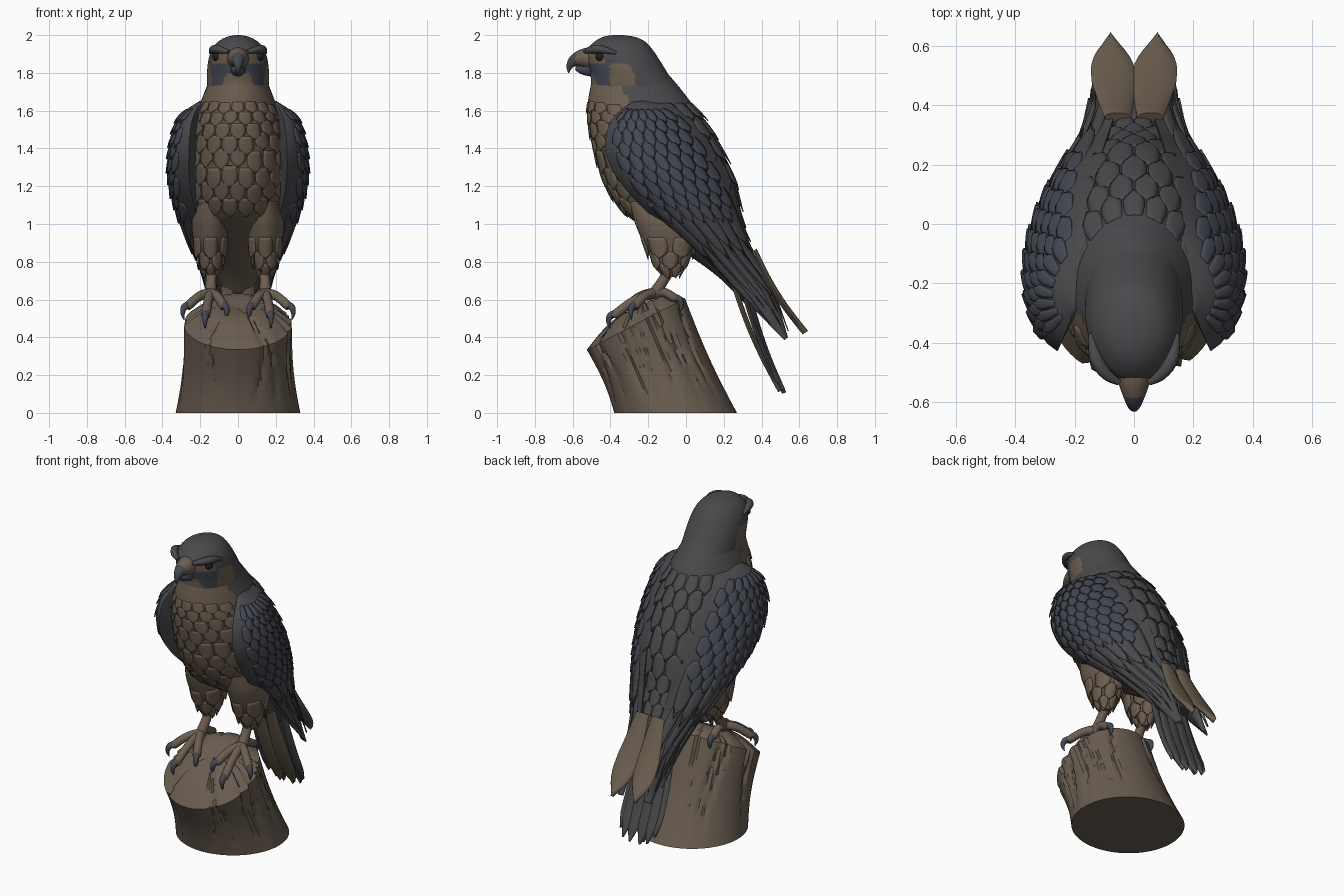
import bpy, bmesh, math, random
from mathutils import Vector

random.seed(4)
if "Cube" in bpy.data.objects:
    bpy.data.objects.remove(bpy.data.objects["Cube"])


def material(name, rgb):
    m = bpy.data.materials.new(name)
    m.use_nodes = True
    m.diffuse_color = (*rgb, 1)
    m.node_tree.nodes["Principled BSDF"].inputs["Base Color"].default_value = (*rgb, 1)
    m.node_tree.nodes["Principled BSDF"].inputs["Roughness"].default_value = 0.8
    return m


BROWN = material("warm brown", (0.15, 0.112, 0.08))
DARK = material("charcoal grey", (0.068, 0.068, 0.074))
SLATE = material("blue slate", (0.06, 0.064, 0.085))
BARK = material("bark brown", (0.14, 0.108, 0.08))
BLACK = material("eye black", (0.015, 0.015, 0.018))


def spline(rows, t):
    """Smooth interpolation through equal-length rows, t in 0..1."""
    s = min(max(t, 0), 1) * (len(rows) - 1)
    i = min(int(s), len(rows) - 2)
    f = s - i
    a, b, c, d = (rows[min(max(i + k, 0), len(rows) - 1)] for k in (-1, 0, 1, 2))
    return [q + 0.5 * f * (r - p + f * (2 * p - 5 * q + 4 * r - e + f * (3 * (q - r) + e - p)))
            for p, q, r, e in zip(a, b, c, d)]


def finish(name, bm, mats, rule=None, mirror=False, angle=40, solid=0):
    if not solid:
        bmesh.ops.recalc_face_normals(bm, faces=bm.faces)
    if rule:
        for f in bm.faces:
            f.material_index = rule(f.calc_center_median())
    me = bpy.data.meshes.new(name)
    bm.to_mesh(me)
    bm.free()
    for m in mats:
        me.materials.append(m)
    for p in me.polygons:
        p.use_smooth = True
    me.set_sharp_from_angle(angle=math.radians(angle))
    ob = bpy.data.objects.new(name, me)
    bpy.context.collection.objects.link(ob)
    if solid:
        mod = ob.modifiers.new("thickness", 'SOLIDIFY')
        mod.thickness = solid
    if mirror:
        ob.modifiers.new("mirror", 'MIRROR').use_mirror_merge = False
    return ob


def skin(bm, rings):
    """Closed tube through a list of point rings."""
    vs = [[bm.verts.new(p) for p in r] for r in rings]
    n = len(vs[0])
    for a, b in zip(vs, vs[1:]):
        for k in range(n):
            bm.faces.new((a[k], a[(k + 1) % n], b[(k + 1) % n], b[k]))
    bm.faces.new(vs[0])
    bm.faces.new(vs[-1])


def slices(rows, x0=0):
    """Surface from horizontal slices: z, front y, back y, half width."""
    def f(u, v):
        z, y0, y1, w = spline(rows, u)
        a = v * math.tau
        return Vector((x0 + w * math.sin(a), (y0 + y1) / 2 - (y1 - y0) / 2 * math.cos(a), z))
    return f


def surface_part(name, f, mats, nu, nv, **kw):
    bm = bmesh.new()
    skin(bm, [[f(i / nu, k / nv) for k in range(nv)] for i in range(nu + 1)])
    return finish(name, bm, mats, **kw)


def limb(bm, rows, n=10, steps=10):
    """Round tube along a path of x, y, z, radius."""
    rings = []
    for i in range(steps + 1):
        *c, r = spline(rows, i / steps)
        d = Vector(spline(rows, i / steps + .02)[:3]) - Vector(spline(rows, i / steps - .02)[:3])
        p = d.cross((1, 0.13, 0.1)).normalized()
        q = d.cross(p).normalized()
        rings.append([Vector(c) + r * (p * math.cos(k * math.tau / n) + q * math.sin(k * math.tau / n))
                      for k in range(n)])
    skin(bm, rings)


def blade(bm, base, tip, width, thick=0.012, point=0.5):
    """Long flat feather, widest past the middle, with a rounded tip."""
    base, tip = Vector(base), Vector(tip)
    normal = (tip - base).cross((1, 0, 0)).normalized()
    rings = []
    for i in range(15):
        t = i / 14
        w = width * (0.6 + 0.4 * min(1, t * 2)) * max(0.03, 1 - max(0, (t - point) / (1 - point)) ** 2.2)
        c = base.lerp(tip, t) + normal * 0.02 * math.sin(t * math.pi)
        rings.append([c + Vector((w * math.cos(a), 0, 0)) + normal * thick * math.sin(a)
                      for a in [k * math.tau / 10 for k in range(10)]])
    skin(bm, rings)


def plume(bm, f, u, v, du, dv, lift=0.012):
    """Small feather that hugs surface f and lifts at its tip."""
    rows = []
    for i in range(7):
        a = i / 6
        w = dv * (0.75 + 0.25 * a) * math.sqrt(max(0.02, 1 - a ** 5))
        row = []
        for b in (-1, -.5, 0, .5, 1):
            p, q = min(u + du * a * (1 - 0.12 * b * b), .985), v + w * b / 2
            n = (f(p + .01, q) - f(p - .01, q)).cross(f(p, q + .01) - f(p, q - .01)).normalized()
            row.append(bm.verts.new(f(p, q) + n * (lift * (a * 1.2 - .1) + .004 * (1 - b * b))))
        rows.append(row)
    for r, s in zip(rows, rows[1:]):
        for k in range(4):
            bm.faces.new((r[k], s[k], s[k + 1], r[k + 1]))


# Body
body = slices([(1.8, -.49, -.10, .14), (1.73, -.505, -.04, .165), (1.64, -.52, .03, .2), (1.54, -.518, .105, .235),
               (1.4, -.49, .185, .26), (1.22, -.435, .26, .26), (1.06, -.33, .29, .24), (.95, -.17, .315, .21),
               (.85, -.01, .35, .18), (.72, .17, .41, .14), (.58, .31, .43, .09)])
surface_part("body", body, [BROWN, DARK], 60, 64, rule=lambda c: int(c.y > -.3 + (1.65 - c.z) * .55))

# Head with throat, cheek and eye patches
head = slices([(1.66, -.49, -.02, .14), (1.71, -.50, -.035, .162), (1.78, -.505, -.085, .165), (1.86, -.525, -.135, .158),
               (1.92, -.525, -.175, .14), (1.965, -.485, -.215, .105), (1.99, -.44, -.27, .06), (2.0, -.39, -.33, .015)])


def head_colour(c):
    if c.y < -.43 and 1.852 < c.z < 1.915:
        return 0
    if c.z < 1.85 and -.405 < c.y < -.27 - max(0, c.z - 1.8) * .8:
        return 0
    if c.z < 1.8 and abs(c.x) < .06 + (1.8 - c.z) * .4 and c.y < -.4:
        return 0
    return 2 if c.y < -.38 and c.z < 1.87 else 1


surface_part("head", head, [BROWN, DARK, SLATE], 56, 96, rule=head_colour)
bm = bmesh.new()
limb(bm, [(.05, -.535, 1.912, .01), (.095, -.505, 1.922, .02), (.13, -.45, 1.925, .022), (.145, -.37, 1.905, .008)])
finish("brow_ridges", bm, [DARK], mirror=True)
bm = bmesh.new()
bmesh.ops.create_uvsphere(bm, u_segments=16, v_segments=10, radius=.028)
bmesh.ops.translate(bm, verts=bm.verts, vec=(.108, -.452, 1.888))
finish("eyes", bm, [BLACK], mirror=True)

# Beak
bm = bmesh.new()
limb(bm, [(0, -.48, 1.875, .065), (0, -.535, 1.878, .053), (0, -.585, 1.868, .035), (0, -.615, 1.838, .019),
          (0, -.622, 1.8, .003)], 16, 18)
finish("upper_beak", bm, [BROWN, SLATE], rule=lambda c: int(c.y < -.585))
bm = bmesh.new()
limb(bm, [(0, -.47, 1.825, .05), (0, -.54, 1.818, .03), (0, -.585, 1.825, .01)], 14)
finish("lower_beak", bm, [SLATE])

# Folded wings: front edge y z x, rear edge y z x, bulge
WING = [(-.29, 1.645, .20, -.20, 1.655, .17, .02), (-.40, 1.54, .245, -.04, 1.61, .16, .10),
        (-.425, 1.38, .26, .09, 1.48, .14, .15), (-.34, 1.21, .255, .19, 1.32, .12, .17),
        (-.19, 1.05, .22, .265, 1.15, .10, .165), (0, .90, .18, .31, .98, .085, .13),
        (.16, .755, .15, .36, .85, .07, .085), (.34, .57, .125, .45, .69, .06, .045), (.52, .385, .115, .54, .40, .09, .01)]


def wing(u, v, side=1):
    y0, z0, x0, y1, z1, x1, b = spline(WING, u)
    v = min(max(v, 0), 1)
    bulge = b * math.sin(math.pi * v) ** .7 if side > 0 else -.03 * math.sin(math.pi * v)
    return Vector((x0 + (x1 - x0) * v + bulge, y0 + (y1 - y0) * v, z0 + (z1 - z0) * v))


bm = bmesh.new()
skin(bm, [[wing(i / 48, k / 20) for k in range(21)] + [wing(i / 48, k / 8, -1) for k in range(7, 0, -1)]
          for i in range(49)])
finish("wings", bm, [DARK], mirror=True, angle=60)

# Wing feathers: small coverts, then long flight feathers
bm = bmesh.new()
for i in range(9):
    for k in range(7):
        plume(bm, wing, .06 + i * .05 + k * .008, .14 + (k + .5 * (i % 2)) * .112, .085, .12)
finish("wing_coverts", bm, [SLATE], mirror=True, solid=.006)
bm = bmesh.new()
for start, length, count in ((.46, .26, 6), (.6, .34, 5)):
    for k in range(count):
        plume(bm, wing, start - .04 * (k % 2) + .01 * k, .13 + .74 * k / (count - 1), length, .17, .016)
finish("flight_feathers", bm, [DARK], mirror=True, solid=.007)

# Back and breast plumage
bm = bmesh.new()
for i in range(9):
    for k in range(-3, 4):
        plume(bm, body, .2 + i * .075, .5 + (k + .5 * (i % 2)) * .055, .1, .06, .011)
finish("back_feathers", bm, [DARK], solid=.005)
bm = bmesh.new()
for i in range(8):
    for k in range(-3, 4):
        plume(bm, body, .2 + i * .05 + random.uniform(-.01, .01), (k + .5 * (i % 2)) * .055, .065, .06, .005)
finish("breast_feathers", bm, [BROWN], solid=.004)

# Thighs with ragged lower edge
thigh = slices([(1.12, -.30, .05, .07), (1.02, -.275, .09, .1), (.93, -.24, .07, .095), (.84, -.195, .03, .075),
                (.77, -.155, -.01, .052), (.72, -.10, -.05, .022)], .145)
surface_part("thighs", thigh, [BROWN], 24, 28, mirror=True)
bm = bmesh.new()
for i in range(3):
    for k in range(6):
        plume(bm, thigh, .4 + i * .17, (k + .5 * (i % 2)) / 6, .25, .16, .014)
finish("thigh_feathers", bm, [BROWN], mirror=True, solid=.005)

# Legs, toes and claws
bm, claws = bmesh.new(), bmesh.new()
limb(bm, [(.14, -.075, .78, .034), (.142, -.115, .71, .028), (.145, -.16, .64, .032), (.145, -.18, .61, .022)])
for x, y, z in ((.265, -.27, .565), (.17, -.375, .52), (.075, -.31, .565), (.15, -.06, .605)):
    d = Vector((x - .145, y + .17, 0)).normalized()
    limb(bm, [(.145, -.17, .635, .028), ((x + .145) / 2, (y - .17) / 2, (z + .67) / 2, .025),
              (x, y, z, .024), (x + d.x * .01, y + d.y * .01, z - .012, .012)])
    limb(claws, [(x, y, z + .006, .02), (x + d.x * .028, y + d.y * .028, z - .008, .018),
                 (x + d.x * .036, y + d.y * .036, z - .042, .011), (x + d.x * .026, y + d.y * .026, z - .072, .002)])
finish("legs_and_toes", bm, [BROWN], mirror=True)
finish("claws", claws, [SLATE], mirror=True)

# Tail: pale upper pair, pale under fan, dark outer feathers
bm = bmesh.new()
blade(bm, (.055, .36, .86), (.08, .632, .425), .075, .018, .6)
finish("upper_tail_feathers", bm, [BROWN], mirror=True)
bm = bmesh.new()
blade(bm, (.05, .24, .72), (.045, .50, .115), .055, .014, .75)
finish("under_tail_feathers", bm, [BROWN], mirror=True)
bm = bmesh.new()
for x, y, z, w in ((.035, .52, .105, .04), (.085, .515, .12, .035), (.12, .49, .16, .03)):
    blade(bm, (x * .9, y - .21, .74), (x, y, z), w, .012, .8)
finish("dark_tail_feathers", bm, [DARK], mirror=True)

# Stump: slanted trunk with bark grooves and a cracked domed top
SEG = 96
cracks = sorted(random.uniform(0, math.tau) for _ in range(15))
rings = []
for i in range(25):
    t = i / 16
    ring = []
    for k in range(SEG):
        a = k * math.tau / SEG
        gap = min(abs((a - c + .12 * math.sin(t * 3 + c * 5) + math.pi) % math.tau - math.pi) for c in cracks)
        groove = .022 * math.exp(-(gap / .035) ** 2) * min(1, t * 1.6)
        low = Vector((.33 * math.sin(a), -.055 - .325 * math.cos(a), 0))
        high = Vector((.287 * math.sin(a), -.265 - .26 * math.cos(a), .47 - .135 * math.cos(a)))
        p = low.lerp(high, min(t, 1))
        flat = Vector((0, p.y + .265 if t >= 1 else 0, 0))
        s = 1 - groove / .3
        axis = Vector((0, -.055 - .21 * min(t, 1), p.z))
        p = axis + (p - axis) * (s - .05 * math.sin(min(t, 1) * math.pi))
        if t > 1:
            r = max(0.02, 1 - (t - 1) * 2) ** .8
            mid = Vector((0, -.235, .555))
            p = mid.lerp(p, r) + Vector((0, 0, .05 * math.sin(r * math.pi) - groove * r * .6))
        ring.append(p)
    rings.append(ring)
bm = bmesh.new()
skin(bm, rings)
finish("stump", bm, [BARK], angle=35)
